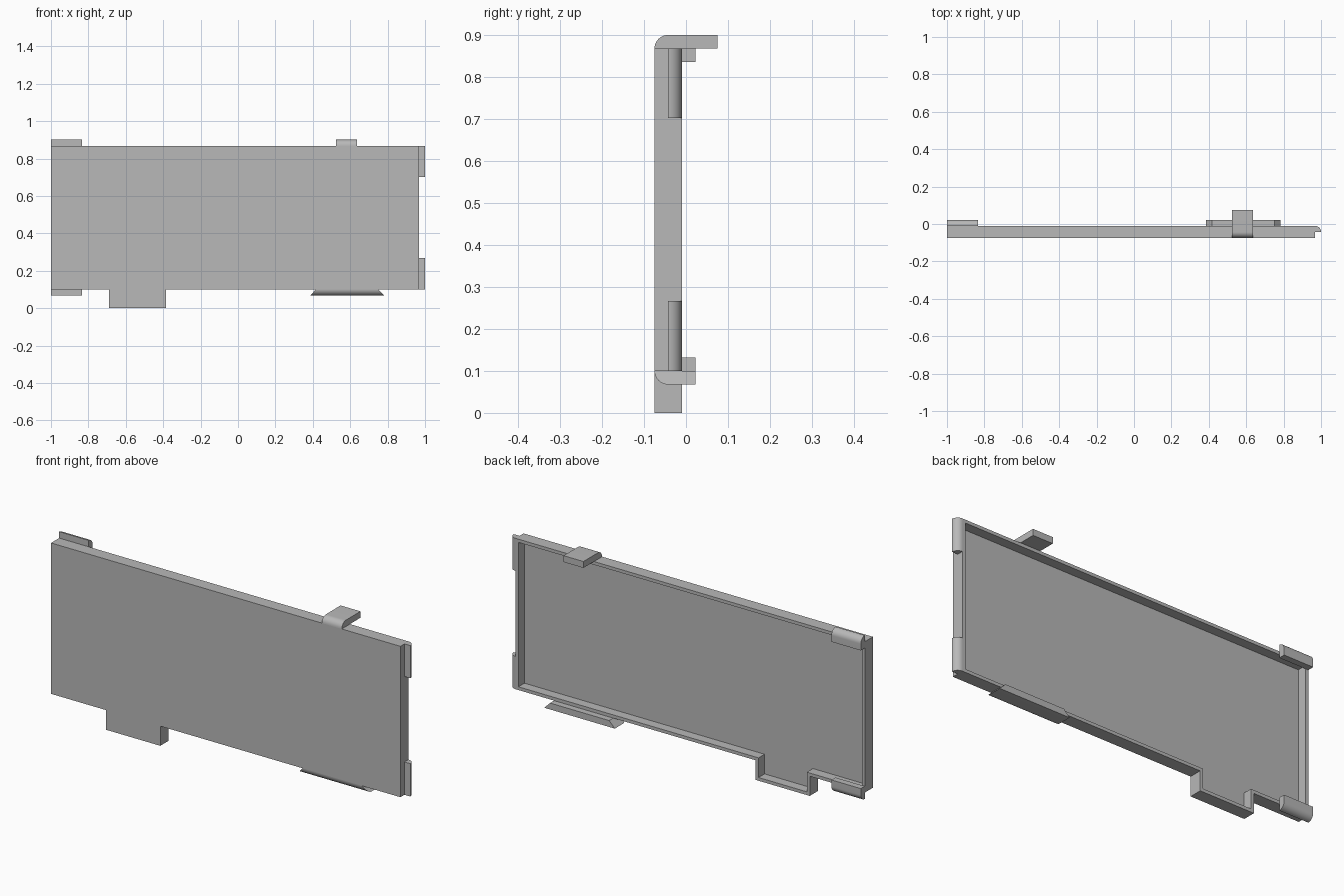
import bpy, bmesh, math
from mathutils import Vector

cube = bpy.data.objects.get("Cube")
if cube:
    bpy.data.objects.remove(cube, do_unlink=True)

grey = bpy.data.materials.new("plain grey")
grey.use_nodes = True
grey.diffuse_color = (0.48, 0.48, 0.48, 1)
grey.node_tree.nodes["Principled BSDF"].inputs["Base Color"].default_value = grey.diffuse_color

FRONT, BACK = -0.075, -0.01      # panel depth
LOW, HIGH = 0.1, 0.868           # panel height
LEFT_END, RIGHT_END = -1.0, 0.967
WALL = 0.0165
LIP = 0.0325                     # thickness of every clip


def finish(name, bm):
    bmesh.ops.recalc_face_normals(bm, faces=bm.faces)
    mesh = bpy.data.meshes.new(name)
    bm.to_mesh(mesh)
    bm.free()
    mesh.materials.append(grey)
    obj = bpy.data.objects.new(name, mesh)
    bpy.context.collection.objects.link(obj)
    bpy.ops.object.select_all(action='DESELECT')
    obj.select_set(True)
    bpy.context.view_layer.objects.active = obj
    bpy.ops.object.shade_smooth_by_angle(angle=math.radians(30))
    return obj


def bridge(bm, a, b):
    for i in range(len(a)):
        j = (i + 1) % len(a)
        bm.faces.new((a[i], a[j], b[j], b[i]))


def rounded_profile(square, tip, radius=LIP, steps=10):
    """Rectangle from corner 'square' to corner 'tip', with 'tip' rounded."""
    (u0, v0), (u1, v1) = square, tip
    su, sv = math.copysign(radius, u1 - u0), math.copysign(radius, v1 - v0)
    arc = []
    for i in range(steps + 1):
        a = math.pi / 2 * i / steps
        arc.append((u1 - su + su * math.cos(a), v1 - sv + sv * math.sin(a)))
    return [(u0, v0), (u1, v0)] + arc[(1 if abs(v1 - v0) <= radius + 1e-6 else 0):] + \
        ([(u0, v1)] if abs(u1 - u0) > radius + 1e-6 else [])


def prism(name, profile, start, end):
    """Join two copies of a profile, placed by the start and end functions."""
    bm = bmesh.new()
    a = [bm.verts.new(start(u, v)) for u, v in profile]
    b = [bm.verts.new(end(u, v)) for u, v in profile]
    bridge(bm, a, b)
    bm.faces.new(a)
    bm.faces.new(b)
    bmesh.ops.remove_doubles(bm, verts=bm.verts, dist=1e-5)
    return finish(name, bm)


def along_x(name, profile, x0, x1, slant=0.0):
    # slant pulls the ends in towards the panel's lower edge
    def pull(z):
        return slant * (z - (LOW - LIP)) / LIP
    return prism(name, profile,
                 lambda y, z: (x0 + pull(z), y, z),
                 lambda y, z: (x1 - pull(z), y, z))


# Hollow panel with its lower tab, open at the back
outline = [Vector(p) for p in (
    (LEFT_END, LOW), (-0.69, LOW), (-0.69, 0), (-0.385, 0),
    (-0.385, LOW), (RIGHT_END, LOW), (RIGHT_END, HIGH), (LEFT_END, HIGH))]
inner = []
for i, p in enumerate(outline):
    before = (p - outline[i - 1]).normalized()
    after = (outline[(i + 1) % len(outline)] - p).normalized()
    inner.append(p + WALL * Vector((-before.y - after.y, before.x + after.x)))

bm = bmesh.new()
rings = [[bm.verts.new((p.x, y, p.y)) for p in loop] for loop, y in (
    (outline, FRONT), (outline, BACK), (inner, BACK), (inner, FRONT + WALL))]
for a, b in zip(rings, rings[1:]):
    bridge(bm, a, b)
bm.faces.new(rings[0])
bm.faces.new(rings[-1])
finish("cover_panel", bm)

# Long top hook, rounded at the front
along_x("top_hook", rounded_profile((0.075, HIGH), (FRONT, HIGH + LIP)), 0.525, 0.637)

# Bottom catch with slanted ends, rounded at the front
along_x("bottom_catch", rounded_profile((BACK + LIP, LOW), (FRONT, LOW - LIP)),
        0.385, 0.782, slant=0.032)

# Corner clips at the right end of the back, rounded outwards
for name, edge, way in (("upper_corner_clip", HIGH, 1), ("lower_corner_clip", LOW, -1)):
    along_x(name, rounded_profile((BACK, edge - way * LIP), (BACK + LIP, edge + way * LIP)),
            LEFT_END, -0.835)

# Side ridges on the left end
side = rounded_profile((RIGHT_END, BACK - LIP), (1.0, BACK))
for name, z0, z1 in (("upper_side_ridge", 0.702, HIGH), ("lower_side_ridge", LOW, 0.267)):
    prism(name, side, lambda x, y, z=z0: (x, y, z), lambda x, y, z=z1: (x, y, z))
